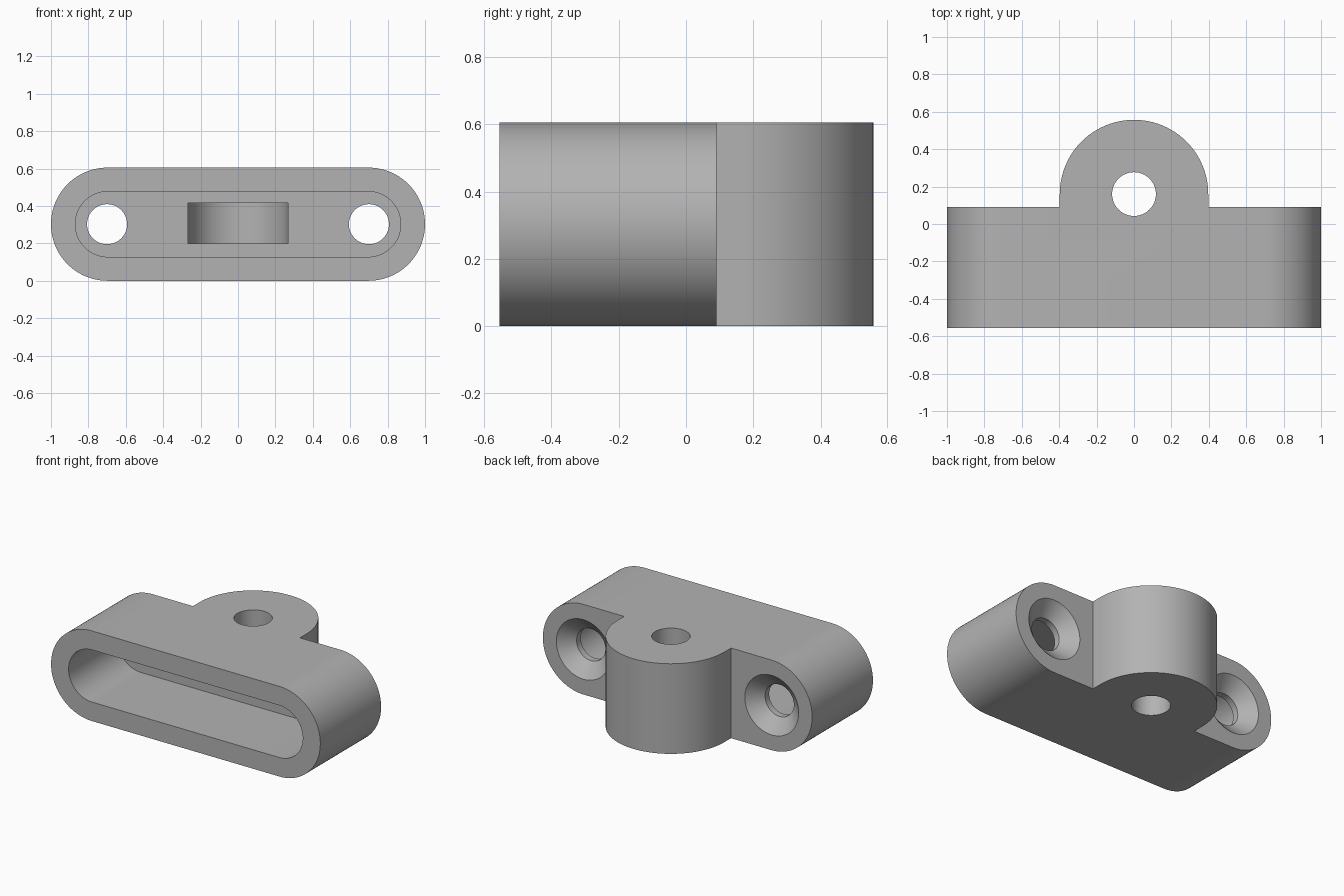
import bpy
import bmesh
from math import cos, sin, pi, radians
from mathutils import Vector

if "Cube" in bpy.data.objects:
    bpy.data.objects.remove(bpy.data.objects["Cube"], do_unlink=True)

HEIGHT = 0.605
MID = HEIGHT / 2
FRONT, BACK = -0.555, 0.09
POCKET_FLOOR = -0.035
HOLE_X = 0.7
PIVOT_Y = 0.16

grey = bpy.data.materials.new("plain grey")
grey.use_nodes = True
COLOUR = (0.45, 0.45, 0.45, 1)
grey.diffuse_color = COLOUR
grey.node_tree.nodes["Principled BSDF"].inputs["Base Color"].default_value = COLOUR


def arc(cx, cy, r, start, end, n=48):
    return [(cx + r * cos(start + (end - start) * i / n),
             cy + r * sin(start + (end - start) * i / n)) for i in range(n + 1)]


def stadium(half_length, r):
    c = half_length - r
    return arc(c, MID, r, -pi / 2, pi / 2) + arc(-c, MID, r, pi / 2, 3 * pi / 2)


def loft(name, rings):
    """Closed solid through a list of equal-sized point rings."""
    bm = bmesh.new()
    loops = [[bm.verts.new(p) for p in ring] for ring in rings]
    n = len(loops[0])
    for a, b in zip(loops, loops[1:]):
        for i in range(n):
            j = (i + 1) % n
            bm.faces.new((a[i], a[j], b[j], b[i]))
    bm.faces.new(loops[0])
    bm.faces.new(loops[-1])
    bmesh.ops.recalc_face_normals(bm, faces=bm.faces)
    mesh = bpy.data.meshes.new(name)
    bm.to_mesh(mesh)
    bm.free()
    mesh.materials.append(grey)
    obj = bpy.data.objects.new(name, mesh)
    bpy.context.collection.objects.link(obj)
    return obj


def along_y(name, profile, y0, y1):
    return loft(name, [[Vector((x, y, z)) for x, z in profile] for y in (y0, y1)])


def along_z(name, profile, z0, z1):
    return loft(name, [[Vector((x, y, z)) for x, y in profile] for z in (z0, z1)])


def boolean(target, tool, operation):
    mod = target.modifiers.new(tool.name, 'BOOLEAN')
    mod.object = tool
    mod.operation = operation
    mod.solver = 'EXACT'
    bpy.context.view_layer.objects.active = target
    bpy.ops.object.modifier_apply(modifier=mod.name)
    bpy.data.objects.remove(tool, do_unlink=True)


def u_shape(r, y_start):
    return [(-r, y_start), (r, y_start)] + arc(0, PIVOT_Y, r, 0, pi)


def circle(cx, cy, r):
    return arc(cx, cy, r, 0, 2 * pi, 64)[:-1]


# Rounded bar with the rear lug
body = along_y("bracket_body", stadium(1.0, MID), FRONT, BACK)
boolean(body, along_z("rear_lug", u_shape(0.397, 0.03), 0, HEIGHT), 'UNION')

# Open pocket in the front
boolean(body, along_y("front_pocket", stadium(0.87, 0.175), FRONT - 0.1, POCKET_FLOOR), 'DIFFERENCE')

# Round-ended slot reaching from the pocket into the lug
boolean(body, along_z("inner_slot", u_shape(0.267, -0.1), 0.2, 0.415), 'DIFFERENCE')

# Vertical pin hole through the lug
boolean(body, along_z("pin_hole", circle(0, PIVOT_Y, 0.117), -0.1, HEIGHT + 0.1), 'DIFFERENCE')

# Countersunk screw holes: depth and radius of each ring
sink = [(POCKET_FLOOR - 0.05, 0.107), (0.008, 0.107), (BACK, 0.2), (BACK + 0.02, 0.223)]
for side in (-1, 1):
    rings = [[Vector((x, y, z)) for x, z in circle(side * HOLE_X, MID, r)] for y, r in sink]
    boolean(body, loft("screw_hole", rings), 'DIFFERENCE')

bpy.ops.object.select_all(action='DESELECT')
body.select_set(True)
bpy.context.view_layer.objects.active = body
bpy.ops.object.shade_smooth_by_angle(angle=radians(30))
